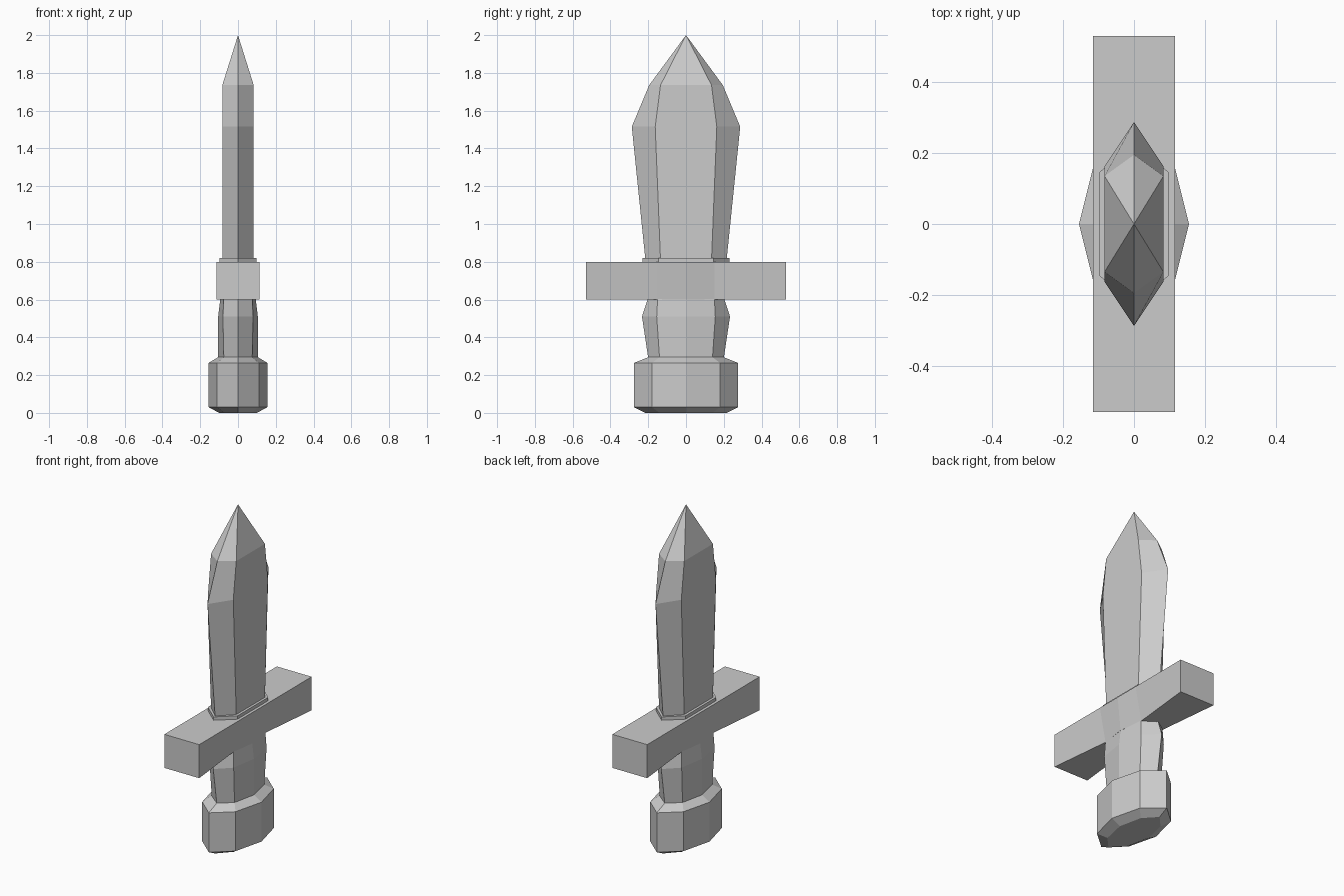
import bpy, bmesh

if "Cube" in bpy.data.objects:
    bpy.data.objects.remove(bpy.data.objects["Cube"])


def outline(points):
    """Mirror quarter points (from +x axis round to +y axis) into a full ring."""
    half = points + [(-x, y) for x, y in reversed(points) if x > 0]
    low = [(x, -y) for x, y in reversed(half) if y > 0]
    return half + low


def loft(name, rings):
    """Skin quarter-profile rings given as (z, points); one-point rings make a tip."""
    bm = bmesh.new()
    prev = None
    for z, pts in rings:
        cur = [bm.verts.new((x, y, z)) for x, y in pts]
        if prev is None:
            bm.faces.new(list(reversed(cur)))
        else:
            n = len(prev)
            for i in range(n):
                j = (i + 1) % n
                if len(cur) == 1:
                    bm.faces.new((prev[i], prev[j], cur[0]))
                else:
                    bm.faces.new((prev[i], prev[j], cur[j], cur[i]))
        prev = cur
    if len(prev) > 1:
        bm.faces.new(prev)
    bmesh.ops.recalc_face_normals(bm, faces=bm.faces[:])
    mesh = bpy.data.meshes.new(name)
    bm.to_mesh(mesh)
    bm.free()
    obj = bpy.data.objects.new(name, mesh)
    bpy.context.collection.objects.link(obj)
    return obj


def hexa(x, flat, edge):
    return outline([(x, flat), (0, edge)])


def octa(x, y, cx, cy):
    return outline([(x, 0), (cx, cy), (0, y)])


# Pommel: bevelled eight-sided block
loft("pommel", [
    (0.0, octa(0.10, 0.215, 0.07, 0.14)),
    (0.03, octa(0.155, 0.275, 0.11, 0.18)),
    (0.265, octa(0.155, 0.275, 0.11, 0.18)),
    (0.295, octa(0.105, 0.20, 0.075, 0.14)),
])

# Grip: slightly swelling towards the guard
loft("grip", [
    (0.29, octa(0.105, 0.20, 0.075, 0.14)),
    (0.51, octa(0.105, 0.233, 0.08, 0.155)),
    (0.61, octa(0.093, 0.20, 0.075, 0.15)),
])

# Crossguard: straight on top, pinched underneath to meet the grip
loft("crossguard", [
    (0.60, outline([(0.095, 0), (0.075, 0.15), (0.115, 0.53)])),
    (0.80, outline([(0.115, 0), (0.115, 0.15), (0.115, 0.53)])),
])

# Collar at the root of the blade
loft("collar", [
    (0.79, hexa(0.098, 0.145, 0.23)),
    (0.82, hexa(0.098, 0.145, 0.23)),
])

# Blade: six-sided leaf shape ending in a point
loft("blade", [
    (0.81, hexa(0.083, 0.135, 0.215)),
    (1.515, hexa(0.083, 0.163, 0.287)),
    (1.735, hexa(0.083, 0.135, 0.195)),
    (2.0, [(0, 0)]),
])
